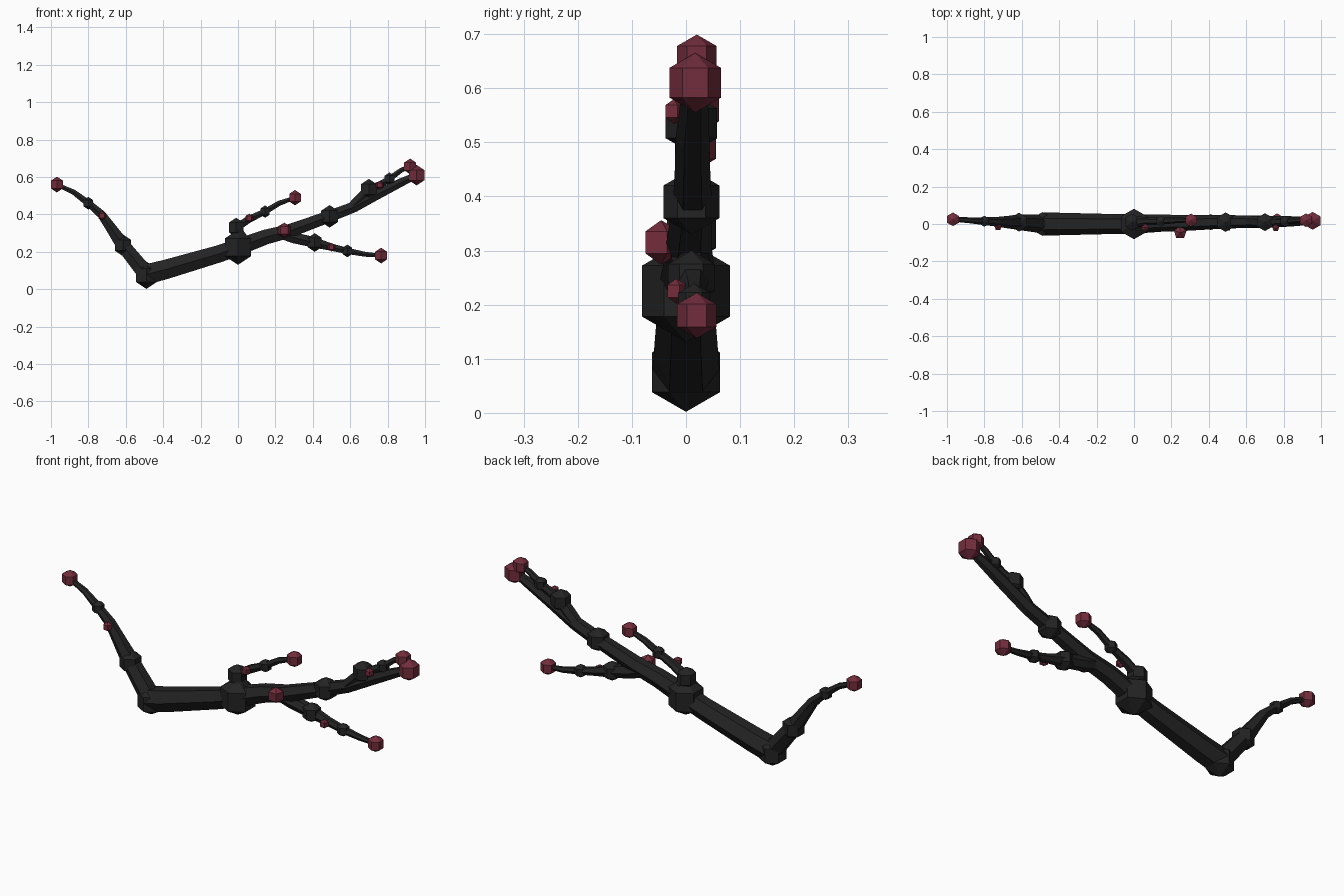
import bpy
import bmesh
from math import sin, cos, pi
from mathutils import Vector

cube = bpy.data.objects.get("Cube")
if cube:
    bpy.data.objects.remove(cube, do_unlink=True)


def material(name, rgb):
    mat = bpy.data.materials.new(name)
    mat.use_nodes = True
    colour = (*rgb, 1)
    mat.diffuse_color = colour
    mat.node_tree.nodes["Principled BSDF"].inputs["Base Color"].default_value = colour
    return mat


BARK = material("dark bark", (0.017, 0.017, 0.017))
BUD = material("wine red", (0.17, 0.026, 0.045))


def finish(bm, name, mat):
    bmesh.ops.recalc_face_normals(bm, faces=bm.faces)
    mesh = bpy.data.meshes.new(name)
    bm.to_mesh(mesh)
    bm.free()
    mesh.materials.append(mat)
    obj = bpy.data.objects.new(name, mesh)
    bpy.context.collection.objects.link(obj)


def bridge(bm, a, b):
    for i in range(len(a)):
        j = (i + 1) % len(a)
        bm.faces.new((a[i], a[j], b[j], b[i]))


def ball(name, mat, x, y, z, r, sides=6):
    """Faceted ball: two rings and two poles, one corner facing the back."""
    bm = bmesh.new()
    rings = []
    for h in (-r / 2, r / 2):
        ring = []
        for i in range(sides):
            a = pi / 2 + 2 * pi * i / sides
            ring.append(bm.verts.new((x + 0.866 * r * cos(a), y + 0.866 * r * sin(a), z + h)))
        rings.append(ring)
    bridge(bm, *rings)
    for ring, h in zip(rings, (-r, r)):
        pole = bm.verts.new((x, y, z + h))
        for i in range(sides):
            bm.faces.new((ring[i], ring[(i + 1) % sides], pole))
    finish(bm, name, mat)


def limb(name, path, sides=6):
    """Tapered faceted tube through points (x, y, z, radius)."""
    bm = bmesh.new()
    pts = [Vector(p[:3]) for p in path]
    rings = []
    for i, p in enumerate(pts):
        along = (pts[min(i + 1, len(pts) - 1)] - pts[max(i - 1, 0)]).normalized()
        up = along.cross(Vector((0, 1, 0))).normalized()
        side = up.cross(along)
        rings.append([bm.verts.new(p + path[i][3] * (side * cos(2 * pi * k / sides)
                                                     + up * sin(2 * pi * k / sides)))
                      for k in range(sides)])
    for a, b in zip(rings, rings[1:]):
        bridge(bm, a, b)
    bm.faces.new(rings[0])
    bm.faces.new(rings[-1])
    finish(bm, name, BARK)


# Main limb, from the low bend to the far tip
limb("main_limb", [(-.49, 0, .08, .062), (-.39, 0, .105, .06), (-.1, 0, .19, .053),
                   (0, 0, .225, .052), (.15, .005, .28, .046), (.27, .005, .31, .042),
                   (.49, .012, .39, .036), (.62, .012, .44, .033), (.75, .012, .51, .031),
                   (.87, .015, .57, .026), (.955, .017, .61, .02)])

# Side twigs
limb("left_end_twig", [(-.49, 0, .08, .05), (-.615, .01, .235, .042), (-.67, .01, .315, .034),
                       (-.73, .012, .4, .026), (-.8, .015, .46, .021), (-.88, .02, .52, .016),
                       (-.97, .025, .56, .012)])
limb("upper_twig", [(.04, 0, .23, .045), (-.01, .01, .33, .034), (.06, .015, .375, .022),
                    (.145, .015, .415, .018), (.22, .02, .46, .016), (.305, .02, .49, .011)])
limb("lower_twig", [(.22, .005, .305, .036), (.3, .01, .275, .034), (.41, .012, .25, .032),
                    (.5, .015, .225, .022), (.585, .015, .205, .019), (.68, .02, .187, .015),
                    (.765, .02, .18, .011)])
limb("tip_twig", [(.6, .012, .43, .03), (.65, .012, .48, .032), (.7, .01, .53, .03),
                  (.76, .012, .56, .021), (.81, .015, .59, .018), (.87, .02, .635, .015),
                  (.92, .02, .66, .011)])

# Knots at the joints
knots = {"bend_knot": (-.49, 0, .075, .073), "centre_knot": (0, 0, .225, .094),
         "left_knot": (-.615, .01, .235, .058), "left_small_knot": (-.8, .015, .46, .034),
         "upper_knot": (-.01, .01, .33, .052), "upper_small_knot": (.145, .015, .415, .033),
         "lower_knot": (.41, .01, .25, .05), "lower_small_knot": (.585, .015, .205, .034),
         "main_knot": (.49, .01, .39, .06), "tip_knot": (.7, .01, .535, .055),
         "tip_small_knot": (.81, .015, .59, .034)}
for name, spec in knots.items():
    ball(name, BARK, *spec)

# Buds at the ends
end_buds = {"left_end_bud": (-.968, .025, .56, .042), "upper_end_bud": (.305, .02, .49, .041),
            "lower_end_bud": (.765, .02, .18, .042), "tip_end_bud": (.92, .02, .657, .042),
            "main_end_bud": (.955, .017, .61, .055)}
for name, spec in end_buds.items():
    ball(name, BUD, *spec)

# Buds on the front of the limbs
side_buds = {"main_side_bud": (.247, -.046, .315, .041), "left_side_bud": (-.727, -.015, .393, .024),
             "upper_side_bud": (.06, -.02, .38, .024), "lower_side_bud": (.5, -.018, .225, .023),
             "tip_side_bud": (.758, -.022, .557, .023)}
for name, spec in side_buds.items():
    ball(name, BUD, *spec, sides=5)
